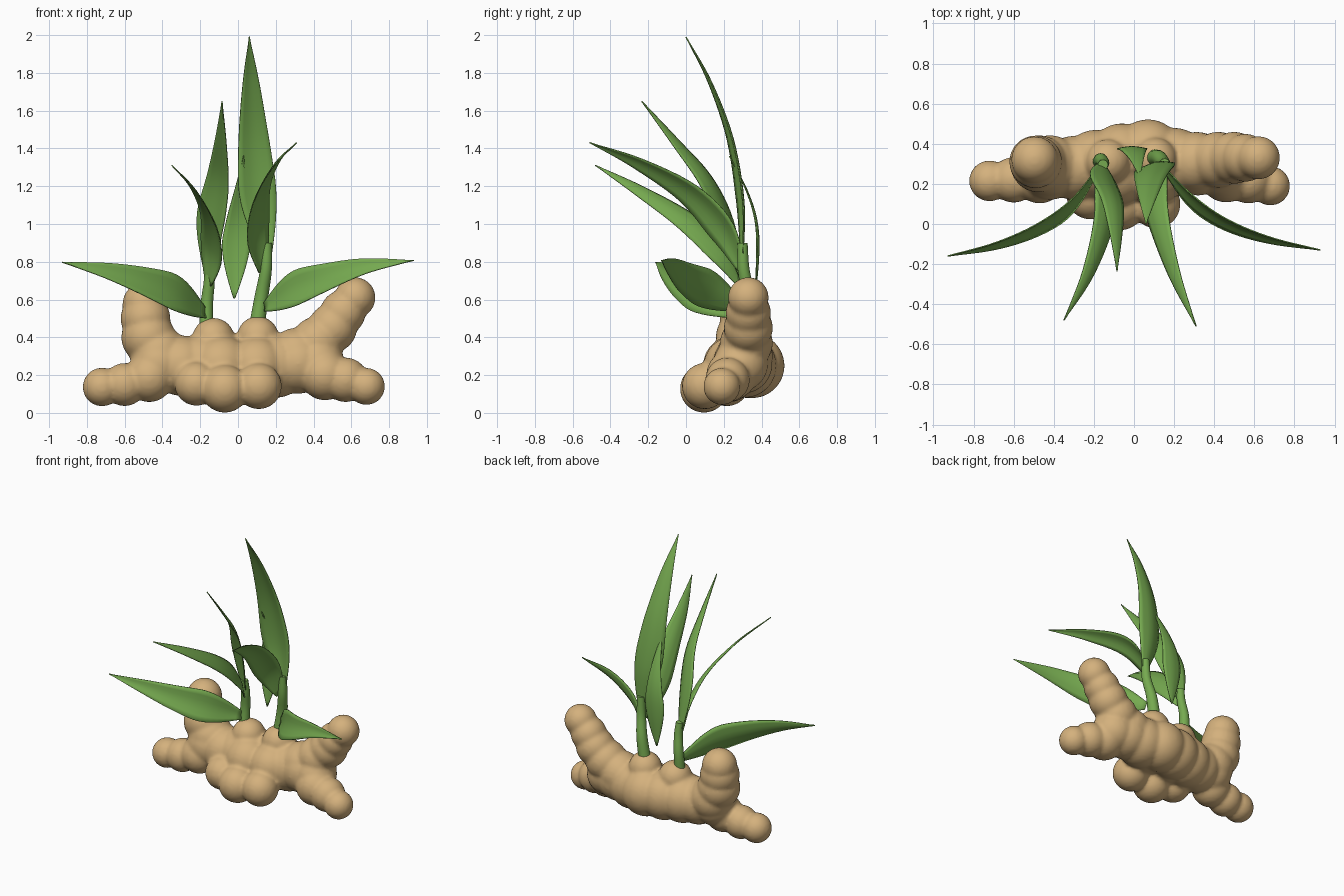
import bpy
import bmesh
import math
from mathutils import Matrix, Vector

cube = bpy.data.objects.get("Cube")
if cube:
    bpy.data.objects.remove(cube)


def material(name, colour):
    mat = bpy.data.materials.new(name)
    mat.use_nodes = True
    mat.diffuse_color = colour
    mat.node_tree.nodes["Principled BSDF"].inputs["Base Color"].default_value = colour
    return mat


TAN = material("root tan", (0.66, 0.44, 0.205, 1))
GREEN = material("leaf green", (0.18, 0.4, 0.08, 1))


def add_mesh(name, bm, mat):
    for face in bm.faces:
        face.smooth = True
    mesh = bpy.data.meshes.new(name)
    bm.to_mesh(mesh)
    bm.free()
    mesh.materials.append(mat)
    obj = bpy.data.objects.new(name, mesh)
    bpy.context.collection.objects.link(obj)
    return obj


def fused_knobs(name, balls):
    """Overlapping balls (x, y, z, radius) melted into one lumpy skin."""
    bm = bmesh.new()
    for x, y, z, r in balls:
        bmesh.ops.create_uvsphere(bm, u_segments=32, v_segments=20, radius=r,
                                  matrix=Matrix.Translation((x, y, z)))
    obj = add_mesh(name, bm, TAN)
    skin = obj.modifiers.new("fuse", "REMESH")
    skin.mode = "VOXEL"
    skin.voxel_size = 0.013
    skin.use_smooth_shade = True
    soften = obj.modifiers.new("soften", "SMOOTH")
    soften.factor = 0.5
    soften.iterations = 4
    return obj


def spline(points, t):
    """Smooth path through the points, t from 0 to 1."""
    pts = [Vector(p) for p in points]
    pts = [2 * pts[0] - pts[1]] + pts + [2 * pts[-1] - pts[-2]]
    spans = len(pts) - 3
    i = min(int(t * spans), spans - 1)
    u = t * spans - i
    a, b, c, d = pts[i:i + 4]
    return 0.5 * (2 * b + (c - a) * u + (2 * a - 5 * b + 4 * c - d) * u ** 2
                  + (3 * b - a - 3 * c + d) * u ** 3)


def leaf(name, points, width, side, fold=0.1, base=0.25, steps=24, across=6):
    """Pointed blade along a path, folded along its midrib."""
    bm = bmesh.new()
    rows = []
    for s in range(steps + 1):
        t = s / steps
        centre = spline(points, t)
        along = (spline(points, min(t + 0.02, 1)) - spline(points, max(t - 0.02, 0))).normalized()
        out = Vector(side)
        out = (out - along * out.dot(along)).normalized()
        up = out.cross(along)
        if t < 0.32:
            w = base + (1 - base) * math.sin(math.pi / 2 * t / 0.32)
        else:
            w = 1 - ((t - 0.32) / 0.68) ** 1.25
        w = max(w, 0.02) * width / 2
        row = []
        for k in range(across + 1):
            v = 2 * k / across - 1
            row.append(bm.verts.new(centre + out * v * w + up * fold * w * (2 * abs(v) ** 1.4 - 1)))
        rows.append(row)
    for r0, r1 in zip(rows, rows[1:]):
        for k in range(across):
            bm.faces.new((r0[k], r0[k + 1], r1[k + 1], r1[k]))
    obj = add_mesh(name, bm, GREEN)
    solid = obj.modifiers.new("thickness", "SOLIDIFY")
    solid.thickness = 0.006
    solid.offset = 0
    return obj


def stem(name, points, r0, r1, steps=12, sides=20):
    """Tapered round stalk along a path."""
    bm = bmesh.new()
    rings = []
    for s in range(steps + 1):
        t = s / steps
        c, r = spline(points, t), r0 + (r1 - r0) * t
        rings.append([bm.verts.new(c + Vector((r * math.cos(a), r * math.sin(a), 0)))
                      for a in (math.tau * k / sides for k in range(sides))])
    for p, q in zip(rings, rings[1:]):
        for k in range(sides):
            n = (k + 1) % sides
            bm.faces.new((p[k], p[n], q[n], q[k]))
    bm.faces.new(rings[0][::-1])
    bm.faces.new(rings[-1])
    obj = add_mesh(name, bm, GREEN)
    obj.data.polygons[-1].use_smooth = False
    return obj


# Knobbly root
body = [
    (-0.42, 0.27, 0.26, 0.15), (-0.3, 0.28, 0.25, 0.16), (-0.19, 0.3, 0.25, 0.17),
    (-0.06, 0.33, 0.25, 0.172), (0.07, 0.35, 0.25, 0.172), (0.2, 0.31, 0.25, 0.17),
    (0.32, 0.3, 0.26, 0.158), (0.42, 0.29, 0.26, 0.145),
    (-0.09, 0.25, 0.25, 0.16), (0.1, 0.25, 0.25, 0.155)]
front_lumps = [(-0.22, 0.14, 0.155, 0.117), (-0.07, 0.095, 0.128, 0.127), (0.11, 0.1, 0.142, 0.122)]
shoot_buds = [(-0.13, 0.31, 0.39, 0.113), (0.105, 0.32, 0.4, 0.111)]
right_low_finger = [(-0.72, 0.215, 0.137, 0.102), (-0.6, 0.22, 0.15, 0.114), (-0.47, 0.23, 0.185, 0.128)]
left_low_finger = [(0.68, 0.19, 0.14, 0.098), (0.57, 0.22, 0.175, 0.118), (0.46, 0.24, 0.2, 0.133)]
right_horn = [
    (-0.495, 0.32, 0.575, 0.117), (-0.49, 0.31, 0.5, 0.132),
    (-0.475, 0.3, 0.4, 0.143), (-0.42, 0.29, 0.31, 0.153)]
left_horn = [
    (0.62, 0.33, 0.61, 0.108), (0.555, 0.33, 0.53, 0.12), (0.5, 0.33, 0.45, 0.13),
    (0.42, 0.32, 0.37, 0.14), (0.31, 0.31, 0.3, 0.15)]
fused_knobs("root", body + front_lumps + shoot_buds + right_low_finger
            + left_low_finger + right_horn + left_horn)

# Stalks
stem("left_stem", [(0.1, 0.33, 0.46), (0.125, 0.33, 0.62), (0.148, 0.305, 0.76),
                   (0.153, 0.3, 0.9)], 0.042, 0.026)
stem("right_stem", [(-0.17, 0.31, 0.44), (-0.165, 0.32, 0.58), (-0.152, 0.305, 0.7),
                    (-0.155, 0.295, 0.79)], 0.037, 0.025)

# Upright leaves
leaf("left_tall_leaf", [(0.155, 0.3, 0.84), (0.108, 0.295, 1.12), (0.082, 0.24, 1.45),
                        (0.068, 0.13, 1.75), (0.06, 0, 1.99)], 0.2, (0.97, 0.16, 0), 0.12)
leaf("right_tall_leaf", [(-0.155, 0.295, 0.72), (-0.145, 0.22, 1.0), (-0.105, 0.11, 1.23),
                         (-0.09, -0.05, 1.43), (-0.085, -0.235, 1.65)],
     0.17, (0.8, -0.36, -0.42))
leaf("back_leaf", [(-0.02, 0.365, 0.605), (-0.012, 0.38, 0.85), (0, 0.37, 1.02),
                   (0.015, 0.32, 1.18), (0.03, 0.23, 1.36)], 0.15, (1, 0, 0), 0.08, 0.05)

# Forward arching leaves, outer edges raised
leaf("left_arching_leaf", [(0.125, 0.3, 0.75), (0.1, 0.2, 0.96), (0.12, 0.02, 1.16),
                           (0.2, -0.25, 1.32), (0.31, -0.51, 1.43)],
     0.185, (0.62, 0.47, 0.65))
leaf("right_arching_leaf", [(-0.155, 0.29, 0.68), (-0.135, 0.19, 0.85), (-0.15, 0, 1.02),
                            (-0.23, -0.25, 1.18), (-0.35, -0.48, 1.31)],
     0.17, (0.65, -0.47, -0.62))

# Spreading side leaves
leaf("left_side_leaf", [(0.14, 0.29, 0.56), (0.28, 0.13, 0.645), (0.45, 0.01, 0.71),
                        (0.67, -0.075, 0.775), (0.93, -0.13, 0.808)],
     0.205, (0, -0.4, -1))
leaf("right_side_leaf", [(-0.17, 0.29, 0.525), (-0.31, 0.1, 0.62), (-0.48, -0.02, 0.688),
                         (-0.69, -0.105, 0.75), (-0.93, -0.16, 0.798)],
     0.21, (0, 0.4, 1))
